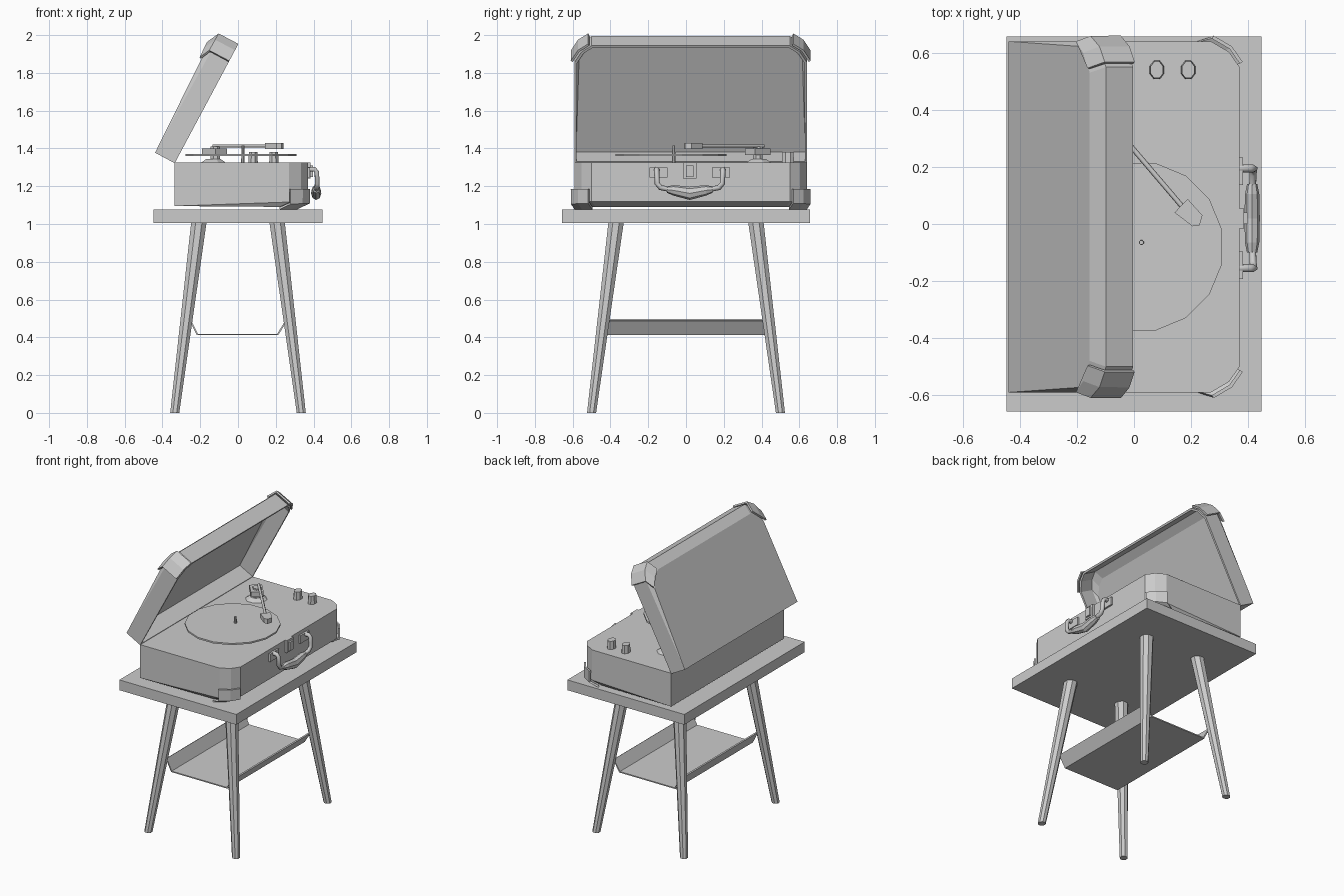
import bpy, bmesh, math
from mathutils import Vector, Matrix

if "Cube" in bpy.data.objects:
    bpy.data.objects.remove(bpy.data.objects["Cube"])

L, H, CY = 0.705, 0.615, 0.025          # case length, half width, centre in y


def mesh_object(name, verts, faces, thickness=0, offset=-1):
    bm = bmesh.new()
    vs = [bm.verts.new(v) for v in verts]
    for f in faces:
        bm.faces.new([vs[i] for i in f])
    bmesh.ops.remove_doubles(bm, verts=bm.verts, dist=1e-4)
    bmesh.ops.recalc_face_normals(bm, faces=bm.faces)
    me = bpy.data.meshes.new(name)
    bm.to_mesh(me)
    bm.free()
    ob = bpy.data.objects.new(name, me)
    bpy.context.collection.objects.link(ob)
    if thickness:
        m = ob.modifiers.new("thickness", 'SOLIDIFY')
        m.thickness, m.offset = thickness, offset
    return ob


def loft(name, rings, cap_start=True, cap_end=True, closed=True, **kw):
    n = len(rings[0])
    faces = []
    for r in range(len(rings) - 1):
        for i in range(n if closed else n - 1):
            j = (i + 1) % n
            faces.append((r*n + i, r*n + j, (r+1)*n + j, (r+1)*n + i))
    if cap_start:
        faces.append(tuple(range(n)))
    if cap_end:
        faces.append(tuple(range((len(rings)-1)*n, len(rings)*n)))
    return mesh_object(name, [p for r in rings for p in r], faces, **kw)


def box(name, x, y, z, turn=0):
    c = Vector(((x[0]+x[1])/2, (y[0]+y[1])/2, 0))
    rot = Matrix.Rotation(turn, 3, 'Z')
    plan = [(x[0], y[0]), (x[1], y[0]), (x[1], y[1]), (x[0], y[1])]
    return loft(name, [[rot @ (Vector((a, b, h)) - c) + c for a, b in plan] for h in z])


def rod(name, p0, p1, r0, r1, sides=8, stretch=1):
    rings = []
    for p, r in ((p0, r0), (p1, r1)):
        rings.append([(p[0] + r*math.cos(2*math.pi*(i+.5)/sides),
                       p[1] + stretch*r*math.sin(2*math.pi*(i+.5)/sides), p[2])
                      for i in range(sides)])
    return loft(name, rings)


# Table top, splayed legs and folded shelf
box("table_top", (-.447, .447), (-.657, .657), (1.006, 1.077))
for sx, a in ((-1, "back"), (1, "front")):
    for sy, b in ((-1, "left"), (1, "right")):
        rod(f"{a}_{b}_leg", (sx*.335, sy*.5, 0), (sx*.207, sy*.37, 1.01), .026, .044)
shelf = [(-.255, .495), (-.215, .415), (.21, .415), (.257, .49)]
loft("shelf", [[(x, y, z) for x, z in shelf] for y in (-.42, .425)],
     cap_start=False, cap_end=False, closed=False, thickness=.009, offset=0)


# Suitcase halves share one outline: u from hinge, v across, w away from the rim
def base_map(u, v, w):
    return Vector((-.335 + u, CY + v, 1.325 - w))


def lid_map(u, v, w):
    return Vector((-.335 + .471*u - .882*w, CY + v, 1.322 + .882*u + .471*w))


half = [(0, H), (L-.1, H), (L-.037, H-.037), (L, H-.09)]
outline = [(u, -v) for u, v in half] + half[::-1]


def rings(fmap, pts, w0, d0, d1, out=0):
    result = []
    for level in range(3):
        ring = []
        for u, v in pts:
            t, s = u / L, math.copysign(1, v)
            w = w0 if level == 0 else d0 + (d1-d0)*t - (.03*t if level == 1 else 0)
            if level == 2:
                u, v = u - .065*t, v - s*.02*t
            ring.append(fmap(u + out*.4, v + s*out, w + (out*.5 if level else 0)))
        result.append(ring)
    return result


loft("case_base", rings(base_map, outline, 0, .23, .235))
loft("case_lid", rings(lid_map, outline, 0, .118, .138), cap_start=False, thickness=.014)

# Corner guards
for part, fmap, w0, d0, d1 in (("base", base_map, .14, .23, .235),
                               ("lid", lid_map, 0, .118, .138)):
    for s, side in ((-1, "left"), (1, "right")):
        pts = [(u, s*v) for u, v in half[1:]]
        loft(f"{part}_{side}_guard", rings(fmap, pts, w0, d0, d1, .015),
             cap_start=False, closed=False, thickness=.012, offset=0)

# Platter, spindle and knobs
rod("record", (.015, -.08, 1.36), (.015, -.08, 1.371), .3, .3, 16)
rod("spindle", (.026, -.065, 1.325), (.026, -.065, 1.415), .01, .008)
for i, x in enumerate((.08, .19)):
    rod(f"knob_{i+1}", (x, .54, 1.325), (x, .54, 1.38), .027, .024, 8, 1.3)

# Tone arm: pivot, arm and head
turn = math.atan2(-56, 48)
rod("arm_foot", (-.13, .385, 1.325), (-.13, .385, 1.345), .07, .04)
rod("arm_post", (-.12, .38, 1.325), (-.12, .38, 1.41), .028, .028)
box("arm_pivot", (-.18, -.07), (.34, .42), (1.365, 1.4), turn)


def tube(name, pts, r):
    cu = bpy.data.curves.new(name, 'CURVE')
    cu.dimensions = '3D'
    cu.bevel_depth, cu.bevel_resolution, cu.use_fill_caps = r, 1, True
    sp = cu.splines.new('POLY')
    sp.points.add(len(pts) - 1)
    for p, q in zip(sp.points, pts):
        p.co = (*q, 1)
    ob = bpy.data.objects.new(name, cu)
    bpy.context.collection.objects.link(ob)


tube("tone_arm", [(-.13, .412, 1.413), (.17, .06, 1.413)], .009)
head = [(.142, .04), (.188, .088), (.24, .03), (.23, -.005), (.205, -.008)]
loft("tone_arm_head", [[(x, y, z) for x, y in head] for z in (1.396, 1.428)])

# Latch, handle mounts, handle arms
box("latch_plate", (.365, .385), (-.015, .055), (1.24, 1.325))
box("latch_clasp", (.365, .397), (0, .04), (1.25, 1.31))
HY = .02
for s, side in ((-1, "left"), (1, "right")):
    y = HY + s*.165
    box(f"{side}_handle_mount", (.365, .382), (y-.048, y+.048), (1.245, 1.3))
    tube(f"{side}_handle_arm",
         [(.37, HY + s*.175, 1.29), (.405, HY + s*.175, 1.29), (.417, HY + s*.175, 1.275),
          (.42, HY + s*.173, 1.215), (.417, HY + s*.155, 1.193), (.415, HY + s*.09, 1.18)], .014)

# Grip, thicker and drooping in the middle
grip = []
for dy, r, zc, rz in ((-.12, .018, 1.182, .017), (-.085, .025, 1.178, .028), (0, .027, 1.162, .035),
                      (.085, .025, 1.178, .028), (.12, .018, 1.182, .017)):
    grip.append([(.414 + r*math.cos(i*math.pi/4), HY + dy, zc + rz*math.sin(i*math.pi/4))
                 for i in range(8)])
loft("handle_grip", grip)
